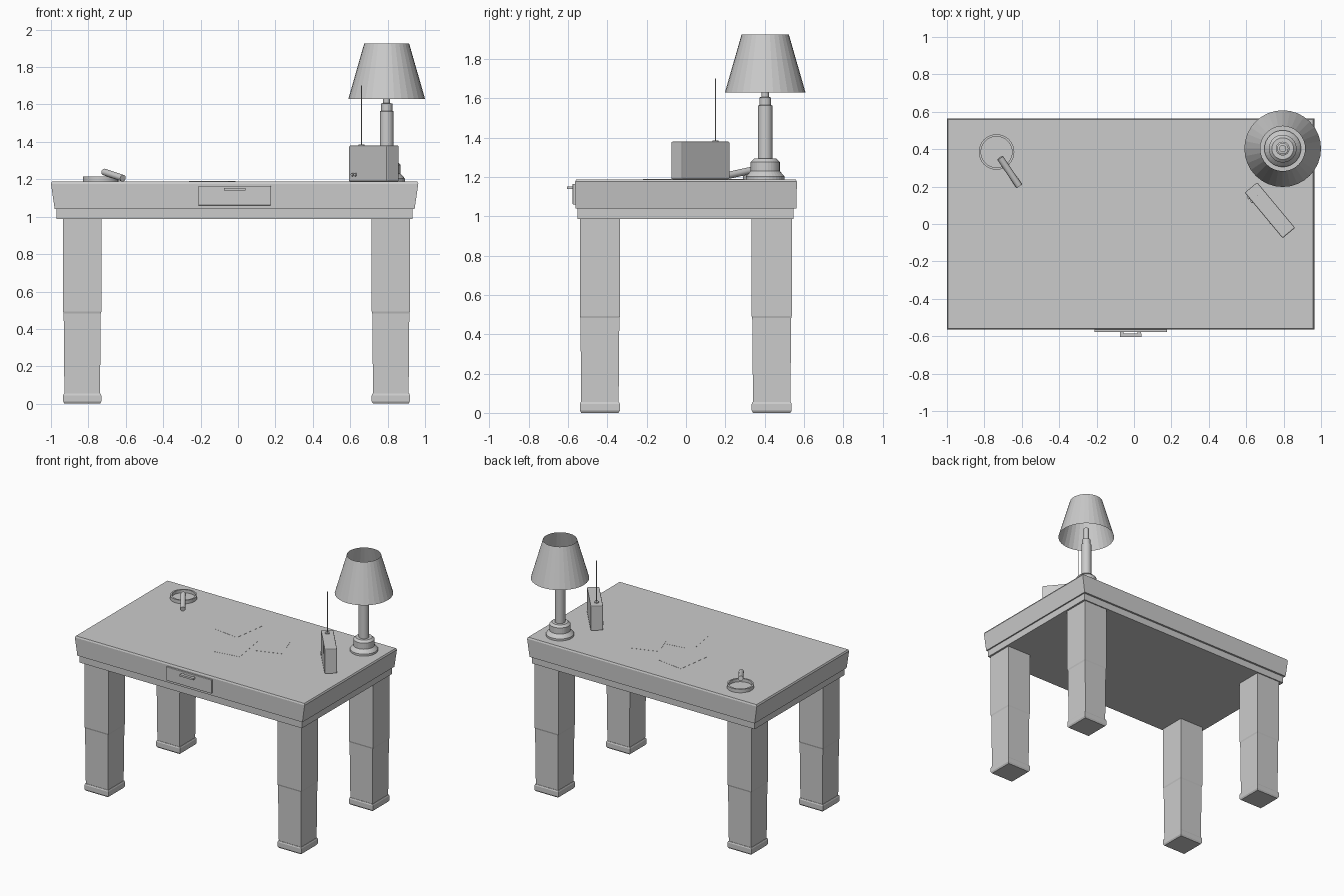
import bpy, bmesh, math
from mathutils import Vector, Matrix

if "Cube" in bpy.data.objects:
    bpy.data.objects.remove(bpy.data.objects["Cube"])


def finish(name, bm, smooth=False):
    bmesh.ops.recalc_face_normals(bm, faces=bm.faces)
    me = bpy.data.meshes.new(name)
    bm.to_mesh(me)
    bm.free()
    ob = bpy.data.objects.new(name, me)
    bpy.context.collection.objects.link(ob)
    if smooth:
        bpy.ops.object.select_all(action='DESELECT')
        ob.select_set(True)
        bpy.context.view_layer.objects.active = ob
        bpy.ops.object.shade_smooth_by_angle(angle=math.radians(35))
    return ob


def stack(name, cx, cy, sections):
    """Loft of rectangles: (z, half width, half depth)."""
    bm = bmesh.new()
    rings = [[bm.verts.new((cx + sx * hx, cy + sy * hy, z))
              for sx, sy in ((-1, -1), (1, -1), (1, 1), (-1, 1))] for z, hx, hy in sections]
    for a, b in zip(rings, rings[1:]):
        for i in range(4):
            j = (i + 1) % 4
            bm.faces.new((a[i], a[j], b[j], b[i]))
    bm.faces.new(rings[0][::-1])
    bm.faces.new(rings[-1])
    return finish(name, bm)


def box(name, centre, size, angle=0, bevel=0):
    bm = bmesh.new()
    bmesh.ops.create_cube(bm, size=1, matrix=Matrix.Diagonal((*size, 1)))
    ob = finish(name, bm)
    ob.location = centre
    ob.rotation_euler.z = angle
    if bevel:
        m = ob.modifiers.new("bevel", 'BEVEL')
        m.width, m.segments = bevel, 2
    return ob


def lathe(name, cx, cy, profile, n=32, closed=False, smooth=False):
    """Spin (radius, z) points around a vertical axis."""
    bm = bmesh.new()
    rings = [[bm.verts.new((cx + r * math.cos(2 * math.pi * i / n),
                            cy + r * math.sin(2 * math.pi * i / n), z)) for i in range(n)]
             for r, z in profile]
    pairs = list(zip(rings, rings[1:]))
    for a, b in pairs:
        for i in range(n):
            j = (i + 1) % n
            bm.faces.new((a[i], a[j], b[j], b[i]))
    if closed:
        bm.faces.new(rings[0])
        bm.faces.new(rings[-1])
    return finish(name, bm, smooth)


def rod(name, p, q, r, n=16):
    p, q = Vector(p), Vector(q)
    bm = bmesh.new()
    bmesh.ops.create_cone(bm, cap_ends=True, segments=n, radius1=r, radius2=r, depth=(q - p).length)
    ob = finish(name, bm, True)
    ob.location = (p + q) / 2
    ob.rotation_mode = 'QUATERNION'
    ob.rotation_quaternion = (q - p).to_track_quat('Z', 'Y')
    return ob


TOP = 1.188
CX = -0.018

# Table top with flared ends and a small lip, and the apron below
stack("table_top", CX, 0, [(1.04, .962, .562), (1.176, .982, .564), (TOP, .976, .559)])
stack("apron", CX, -.003, [(.987, .952, .55), (1.04, .952, .55)])

# Legs with a step halfway and a square foot
for sx, fx in ((-1, "left"), (1, "right")):
    for sy, fy in ((-1, "front"), (1, "back")):
        x, y = -.008 + sx * .825, -.001 + sy * .437
        stack(f"{fy}_{fx}_leg", x, y, [(.04, .095, .095), (.482, .099, .099),
                                       (.494, .1025, .1025), (.99, .1025, .1025)])
        stack(f"{fy}_{fx}_foot", x, y, [(0, .095, .095), (.012, .102, .102),
                                        (.045, .102, .102), (.055, .098, .098)])

# Drawer front and pull handle
box("drawer_front", (CX, -.565, 1.113), (.388, .024, .105), bevel=.003)
box("handle_bar", (CX, -.595, 1.146), (.114, .02, .014))
for s in (-1, 1):
    box("handle_post", (CX + s * .047, -.58, 1.146), (.018, .02, .014))

# Lamp: turned base, stem and open shade
LX, LY = .795, .403
lathe("lamp_base", LX, LY, [(.098, TOP - .002), (.098, 1.203), (.088, 1.215), (.074, 1.23),
                            (.074, 1.277), (.058, 1.293)], closed=True)
lathe("lamp_stem", LX, LY, [(.037, 1.29), (.037, 1.563), (.03, 1.566), (.03, 1.605),
                            (.019, 1.607), (.019, 1.70)], n=24, closed=True, smooth=True)
lathe("lamp_shade", LX, LY, [(.205, 1.63), (.12, 1.926)])

# Radio turned to the side, with knobs, dial and aerial
rc, ra = Vector((.7265, .0735, 0)), math.radians(-50.2)
along = Vector((math.cos(ra), math.sin(ra), 0))
out = Vector((math.sin(ra), -math.cos(ra), 0))
box("radio_body", rc + Vector((0, 0, TOP + .096)), (.317, .087, .192), ra, bevel=.006)
for d in (-.125, -.1):
    k = rc + along * d + Vector((0, 0, 1.225))
    rod("radio_knob", k + out * .04, k + out * .05, .009, 12)
box("radio_dial", rc + along * .055 + out * .0435 + Vector((0, 0, 1.33)), (.006, .004, .06), ra)
rod("aerial_base", (.66, .15, 1.375), (.66, .15, 1.387), .016, 16)
rod("aerial", (.66, .15, 1.38), (.66, .15, 1.702), .002, 8)

# Ashtray with a cigar leaning on the rim
AX, AY = -.735, .385
lathe("ashtray", AX, AY, [(.095, TOP - .002), (.095, 1.215), (.083, 1.215), (.083, TOP + .003)],
      closed=True, smooth=True)
rod("cigar", (-.716, .354, 1.239), (-.615, .204, 1.206), .018)

# Loose sheets of paper
for i, (x, y, a) in enumerate(((.02, -.06, 9), (.215, .127, 19), (-.137, .22, -8))):
    box(f"paper_{i + 1}", (x, y, TOP + .0004 * (i + 1)), (.21, .29, .001), math.radians(a))
